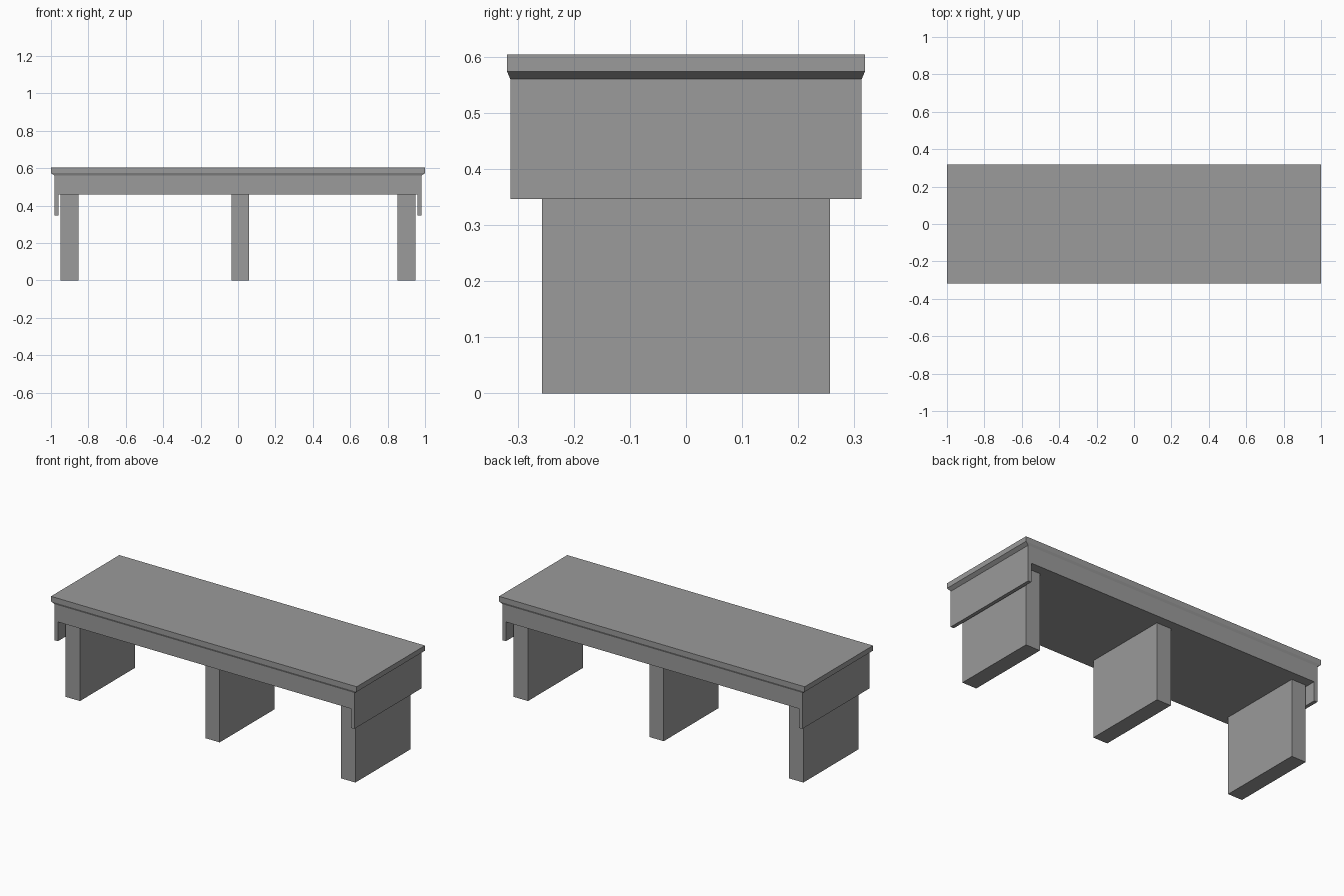
import bpy, bmesh

if "Cube" in bpy.data.objects:
    bpy.data.objects.remove(bpy.data.objects["Cube"])

# Dark grey for every part
grey = bpy.data.materials.new("dark_grey")
grey.diffuse_color = (0.325, 0.325, 0.325, 1.0)
grey.use_nodes = True
grey.node_tree.nodes["Principled BSDF"].inputs["Base Color"].default_value = grey.diffuse_color


def finish(name, bm):
    """Turn a bmesh into a named, coloured object."""
    mesh = bpy.data.meshes.new(name)
    bm.to_mesh(mesh)
    bm.free()
    mesh.materials.append(grey)
    obj = bpy.data.objects.new(name, mesh)
    bpy.context.collection.objects.link(obj)


def loft(name, rings, cx=0.0):
    """Stack rectangles (half_x, half_y, z) into a closed solid."""
    bm = bmesh.new()
    loops = [[bm.verts.new((cx + sx * hx, sy * hy, z))
              for sx, sy in ((-1, -1), (1, -1), (1, 1), (-1, 1))]
             for hx, hy, z in rings]
    bm.faces.new(loops[0][::-1])
    bm.faces.new(loops[-1])
    for a, b in zip(loops, loops[1:]):
        for i in range(4):
            j = (i + 1) % 4
            bm.faces.new((a[i], a[j], b[j], b[i]))
    finish(name, bm)


def extrude_profile(name, points, half_y):
    """Extrude an x/z outline along y."""
    bm = bmesh.new()
    face = bm.faces.new([bm.verts.new((x, -half_y, z)) for x, z in points])
    out = bmesh.ops.extrude_face_region(bm, geom=[face])["geom"]
    verts = [v for v in out if isinstance(v, bmesh.types.BMVert)]
    bmesh.ops.translate(bm, verts=verts, vec=(0, 2 * half_y, 0))
    bmesh.ops.recalc_face_normals(bm, faces=bm.faces)
    finish(name, bm)


# Top slab with chamfered lower edge
loft("seat_top", [(0.98, 0.313, 0.56), (1.0, 0.319, 0.574), (1.0, 0.319, 0.604)])

# Apron block with end panels hanging lower
right = [(0.98, 0.56), (0.98, 0.347), (0.959, 0.347), (0.959, 0.461)]
left = [(-x, z) for x, z in reversed(right)]
extrude_profile("apron", right + left, 0.313)

# Three slab legs
for name, cx in (("left_leg", -0.901), ("middle_leg", 0.013), ("right_leg", 0.901)):
    loft(name, [(0.047, 0.257, 0.0), (0.047, 0.257, 0.461)], cx)
